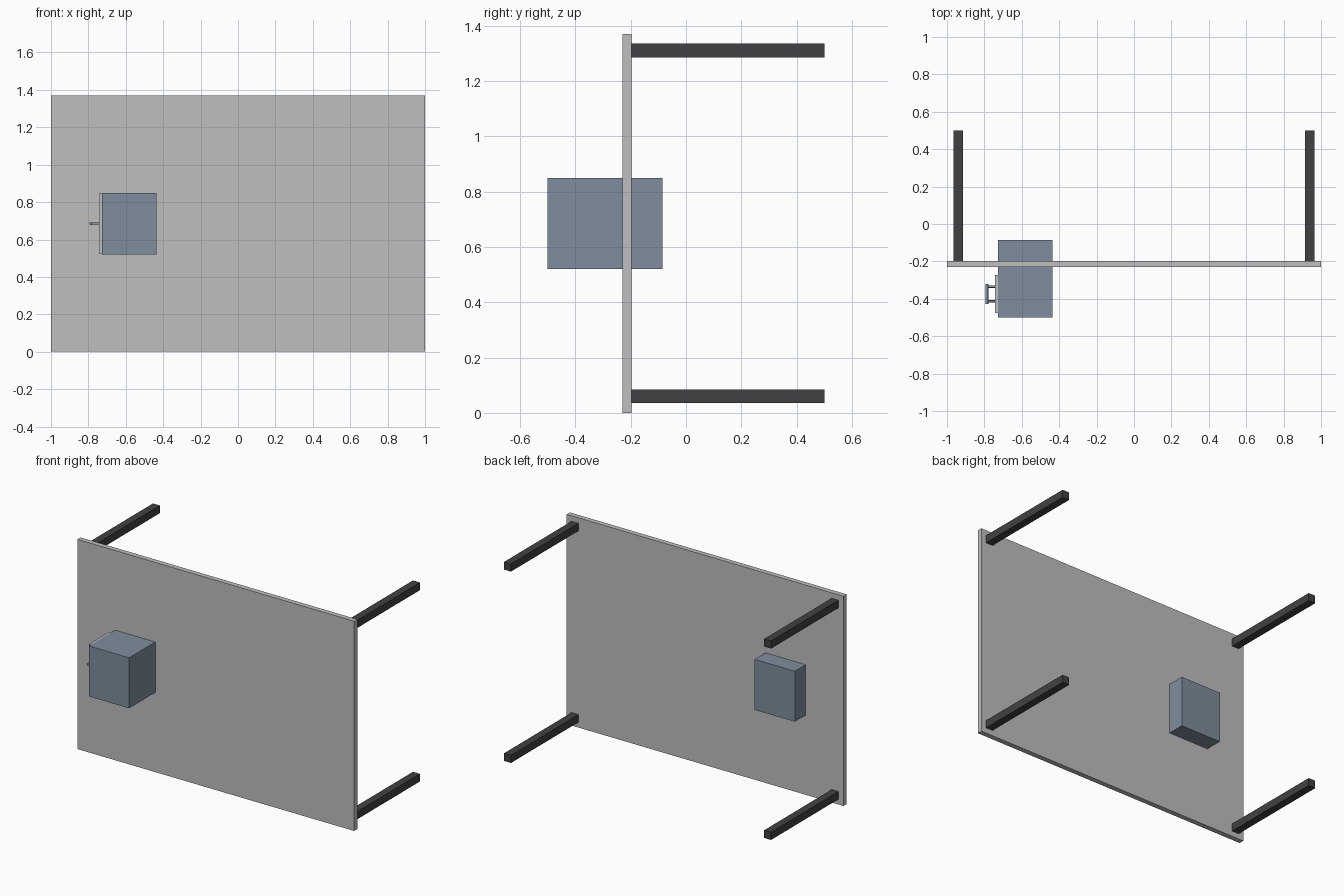
import bpy
from mathutils import Vector

cube = bpy.data.objects.get("Cube")
if cube:
    bpy.data.objects.remove(cube, do_unlink=True)


def material(name, rgb):
    mat = bpy.data.materials.new(name)
    mat.use_nodes = True
    color = (*rgb, 1)
    mat.diffuse_color = color
    mat.node_tree.nodes["Principled BSDF"].inputs["Base Color"].default_value = color
    return mat


light_grey = material("light grey", (0.52, 0.52, 0.52))
slate_blue = material("slate blue", (0.21, 0.27, 0.34))
charcoal = material("charcoal", (0.053, 0.053, 0.058))
steel = material("steel", (0.25, 0.27, 0.3))


def finish(name, mat):
    obj = bpy.context.object
    obj.name = name
    obj.data.materials.append(mat)
    return obj


def box(name, low, high, mat):
    """Box between two opposite corners."""
    low, high = Vector(low), Vector(high)
    bpy.ops.mesh.primitive_cube_add(size=1, location=(low + high) / 2)
    obj = finish(name, mat)
    for v in obj.data.vertices:
        v.co *= high - low
    return obj


def rod(name, start, end, radius, mat):
    """Round bar between two points."""
    start, end = Vector(start), Vector(end)
    axis = end - start
    bpy.ops.mesh.primitive_cylinder_add(
        vertices=16, radius=radius, depth=axis.length, location=(start + end) / 2,
        rotation=axis.to_track_quat("Z", "Y").to_euler())
    bpy.ops.object.shade_smooth_by_angle()
    return finish(name, mat)


# Upright table top
box("table_top", (-1, -0.23, 0), (1, -0.197, 1.37), light_grey)

# Four legs pointing backwards
for x, side in ((-0.94, "right"), (0.94, "left")):
    for z, level in ((0.06, "lower"), (1.31, "upper")):
        box(f"{level}_{side}_leg", (x - 0.025, -0.2, z - 0.025),
            (x + 0.025, 0.5, z + 0.025), charcoal)

# Drawer cabinet passing through the top
box("cabinet", (-0.727, -0.5, 0.52), (-0.437, -0.085, 0.85), slate_blue)
box("drawer_front", (-0.743, -0.477, 0.522), (-0.725, -0.272, 0.848), light_grey)

# Drawer handle
for y, name in ((-0.413, "front_handle_post"), (-0.335, "back_handle_post")):
    rod(name, (-0.743, y, 0.685), (-0.787, y, 0.685), 0.006, steel)
rod("handle_bar", (-0.787, -0.427, 0.685), (-0.787, -0.32, 0.685), 0.008, slate_blue)
